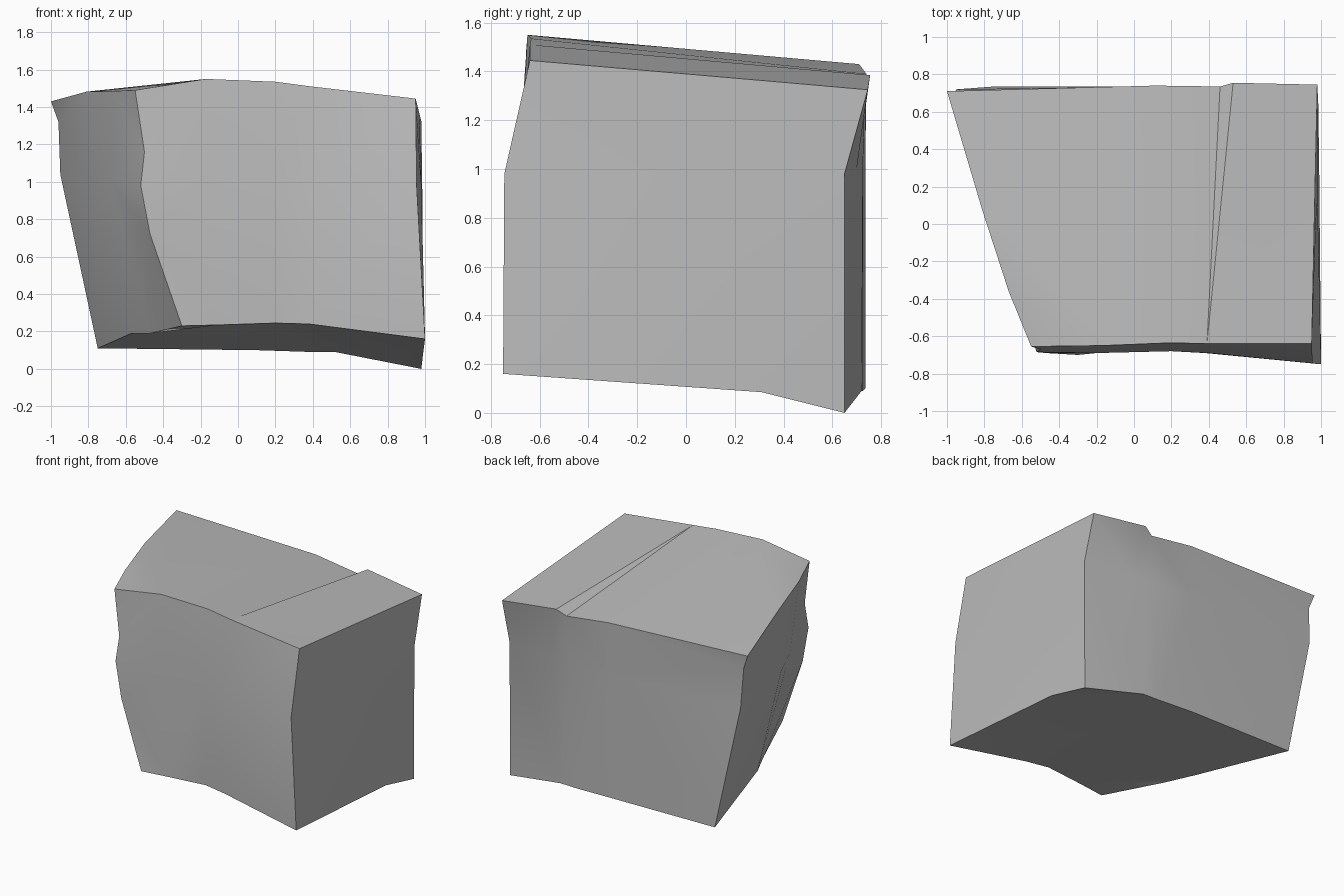
import bpy
import bmesh
import math

cube = bpy.data.objects.get("Cube")
if cube:
    bpy.data.objects.remove(cube, do_unlink=True)

# Stone colour
stone = bpy.data.materials.new("stone_grey")
stone.use_nodes = True
grey = (0.5, 0.5, 0.5, 1)
stone.diffuse_color = grey
stone.node_tree.nodes["Principled BSDF"].inputs["Base Color"].default_value = grey

# Outline stations: front edge, right side, back edge, left side
names = ("front_left front_a front_b front_c front_right right_mid "
         "back_right back_a back_b back_c back_left left_a left_b").split()

base = [(-.3, -.7, .23), (-.1, -.68, .235), (.2, -.66, .245), (.38, -.69, .24),
        (1, -.75, .16), (.99, .31, .085), (.98, .65, 0),
        (.52, .72, .09), (.4, .725, .09), (.1, .735, .1),
        (-.75, .735, .11), (-.57, -.02, .19), (-.47, -.24, .19)]
waist = [(-.52, -.685, .98), (-.2, -.69, .98), (.2, -.68, .98), (.4, -.69, .98),
         (.955, -.745, .98), (.98, .2, .98), (.985, .65, .98),
         (.6, .7, 1), (.45, .725, 1), (.1, .735, 1),
         (-.95, .72, 1.04), (-.78, 0, 1), (-.68, -.24, 1)]
crown = [(-.55, -.655, 1.49), (-.17, -.65, 1.55), (.2, -.635, 1.535), (.39, -.64, 1.51),
         (.95, -.64, 1.445), (.97, .31, 1.363), (.98, .745, 1.325),
         (.53, .755, 1.385), (.46, .735, 1.345), (.115, .74, 1.39),
         (-1, .71, 1.43), (-.81, .07, 1.482), (-.67, -.36, 1.485)]

# Cap panels, named by the stations they join; the thin one is the step in the top
panels = ["front_c front_right right_mid back_right back_a",
          "front_c back_a back_b",
          "front_b front_c back_b back_c",
          "front_a front_b back_c back_left",
          "front_a back_left left_a",
          "front_left front_a left_a left_b"]

bm = bmesh.new()
rings = [[bm.verts.new(p) for p in ring] for ring in (base, waist, crown)]
count = len(names)

# Side walls
for lower, upper in zip(rings, rings[1:]):
    for i in range(count):
        j = (i + 1) % count
        bm.faces.new((lower[i], lower[j], upper[j], upper[i]))

# Underside and top
for panel in panels:
    stations = [names.index(n) for n in panel.split()]
    bm.faces.new([rings[2][i] for i in stations])
    bm.faces.new([rings[0][i] for i in reversed(stations)])


def bend(a, b, position):
    """Add a bend in the edge between two corners."""
    edge = bm.edges.get((a, b))
    vert = bmesh.utils.edge_split(edge, a, 0.5)[1]
    vert.co = position
    return vert


# Bends along the upright corner edges and the chipped front corner
low, mid, top = rings
left = names.index("front_left")
back = names.index("back_left")
bend(low[left], mid[left], (-.47, -.69, .72))
chip = bend(mid[left], top[left], (-.5, -.67, 1.16))
bend(mid[back], top[back], (-.96, .7, 1.32))
bmesh.ops.connect_verts(bm, verts=[chip, top[names.index("front_a")]])

bmesh.ops.triangulate(bm, faces=bm.faces[:])
bmesh.ops.recalc_face_normals(bm, faces=bm.faces[:])
mesh = bpy.data.meshes.new("stone_block")
bm.to_mesh(mesh)
bm.free()

block = bpy.data.objects.new("stone_block", mesh)
mesh.materials.append(stone)
bpy.context.collection.objects.link(block)
bpy.ops.object.select_all(action="DESELECT")
block.select_set(True)
bpy.context.view_layer.objects.active = block
bpy.ops.object.shade_smooth_by_angle(angle=math.radians(35))
